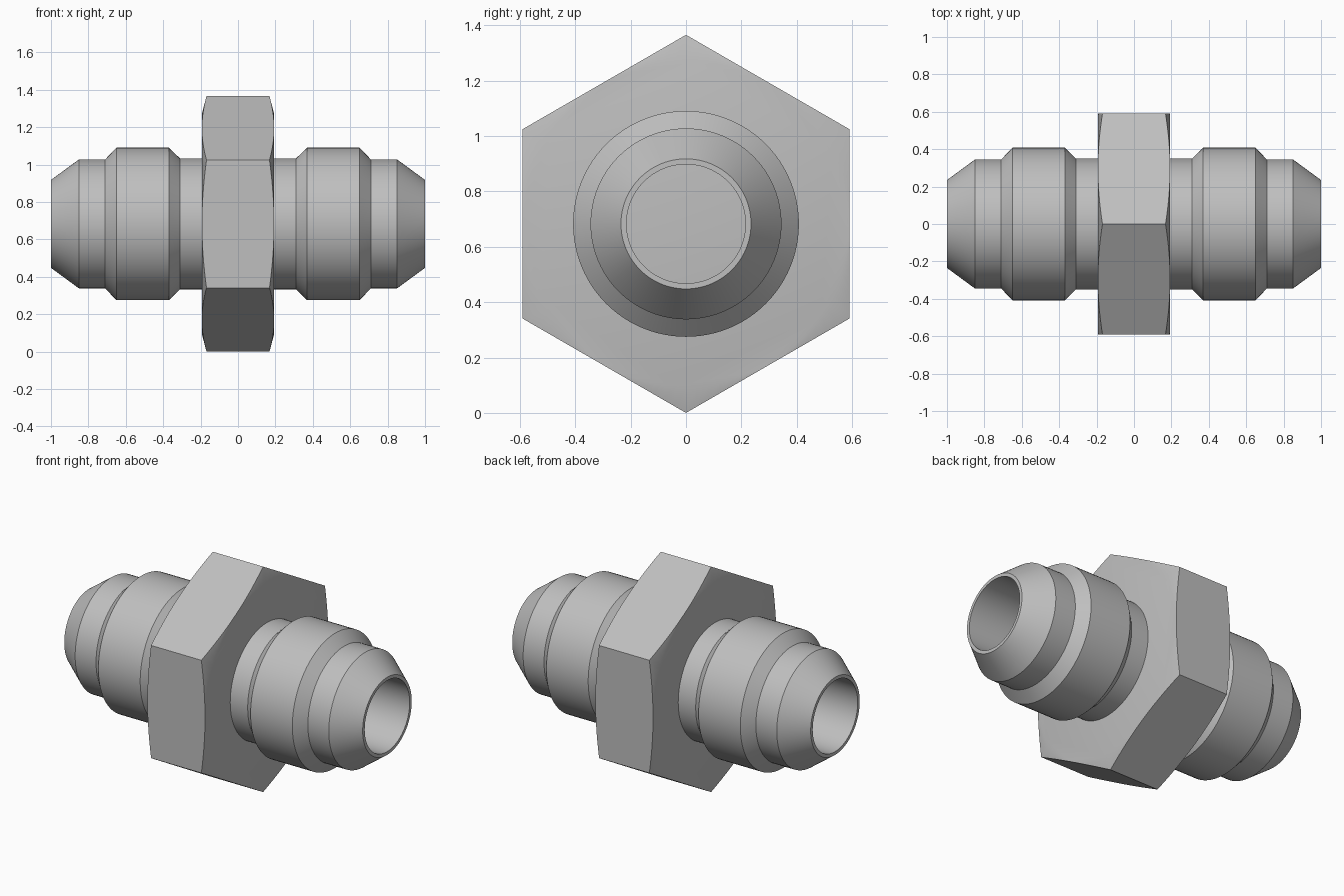
import bpy, bmesh
from math import radians, pi, cos, sin, tan
from mathutils import Vector

if "Cube" in bpy.data.objects:
    bpy.data.objects.remove(bpy.data.objects["Cube"], do_unlink=True)

FLAT = 0.5915                    # half the hexagon across its flats
CENTRE = FLAT / cos(pi / 6)      # axis height: half across corners

steel = bpy.data.materials.new("grey steel")
steel.use_nodes = True
grey = (0.52, 0.52, 0.52, 1)
steel.diffuse_color = grey
steel.node_tree.nodes["Principled BSDF"].inputs["Base Color"].default_value = grey


def finish(bm, name, angle):
    """Turn a bmesh around the x axis into a shaded object."""
    bmesh.ops.remove_doubles(bm, verts=bm.verts, dist=1e-5)
    bmesh.ops.recalc_face_normals(bm, faces=bm.faces)
    mesh = bpy.data.meshes.new(name)
    bm.to_mesh(mesh)
    bm.free()
    mesh.materials.append(steel)
    obj = bpy.data.objects.new(name, mesh)
    bpy.context.collection.objects.link(obj)
    obj.location.z = CENTRE
    bpy.ops.object.select_all(action='DESELECT')
    obj.select_set(True)
    bpy.context.view_layer.objects.active = obj
    bpy.ops.object.shade_smooth_by_angle(angle=radians(angle))
    return obj


# Turned body: drilled bore, flared nose, thread land and neck, as (x, radius)
half = [(0.03, 0), (0.16, 0.215), (1, 0.215), (1, 0.235), (0.85, 0.345),
        (0.71, 0.345), (0.65, 0.408), (0.37, 0.408), (0.31, 0.35)]
profile = half + [(-x, r) for x, r in reversed(half)]
bm = bmesh.new()
verts = [bm.verts.new((x, 0, r)) for x, r in profile]
edges = [bm.edges.new(pair) for pair in zip(verts, verts[1:])]
bmesh.ops.spin(bm, geom=verts + edges, axis=(1, 0, 0), cent=(0, 0, 0),
               angle=2 * pi, steps=96)
finish(bm, "fitting_body", 20)

# Hexagonal nut collar: corners chamfered by a shallow cone
STEPS = 16                       # divisions along each flat
bm = bmesh.new()
rings = [[], [], [], []]
for i in range(6 * STEPS):
    a = 2 * pi * i / (6 * STEPS)
    r = FLAT / cos((a % (pi / 3)) - pi / 6)
    x = 0.193 - (r - FLAT) * tan(radians(15))
    direction = Vector((0, sin(a), cos(a)))
    inner = direction * (FLAT - 0.002)
    outer = direction * r
    for ring, point, px in zip(rings, (inner, outer, outer, inner),
                               (0.193, x, -x, -0.193)):
        ring.append(bm.verts.new((px, point.y, point.z)))
for near, far in zip(rings, rings[1:]):
    for i in range(6 * STEPS):
        bm.faces.new((near[i - 1], near[i], far[i], far[i - 1]))
bm.faces.new(rings[0])
bm.faces.new(rings[3])
finish(bm, "hex_collar", 30)
